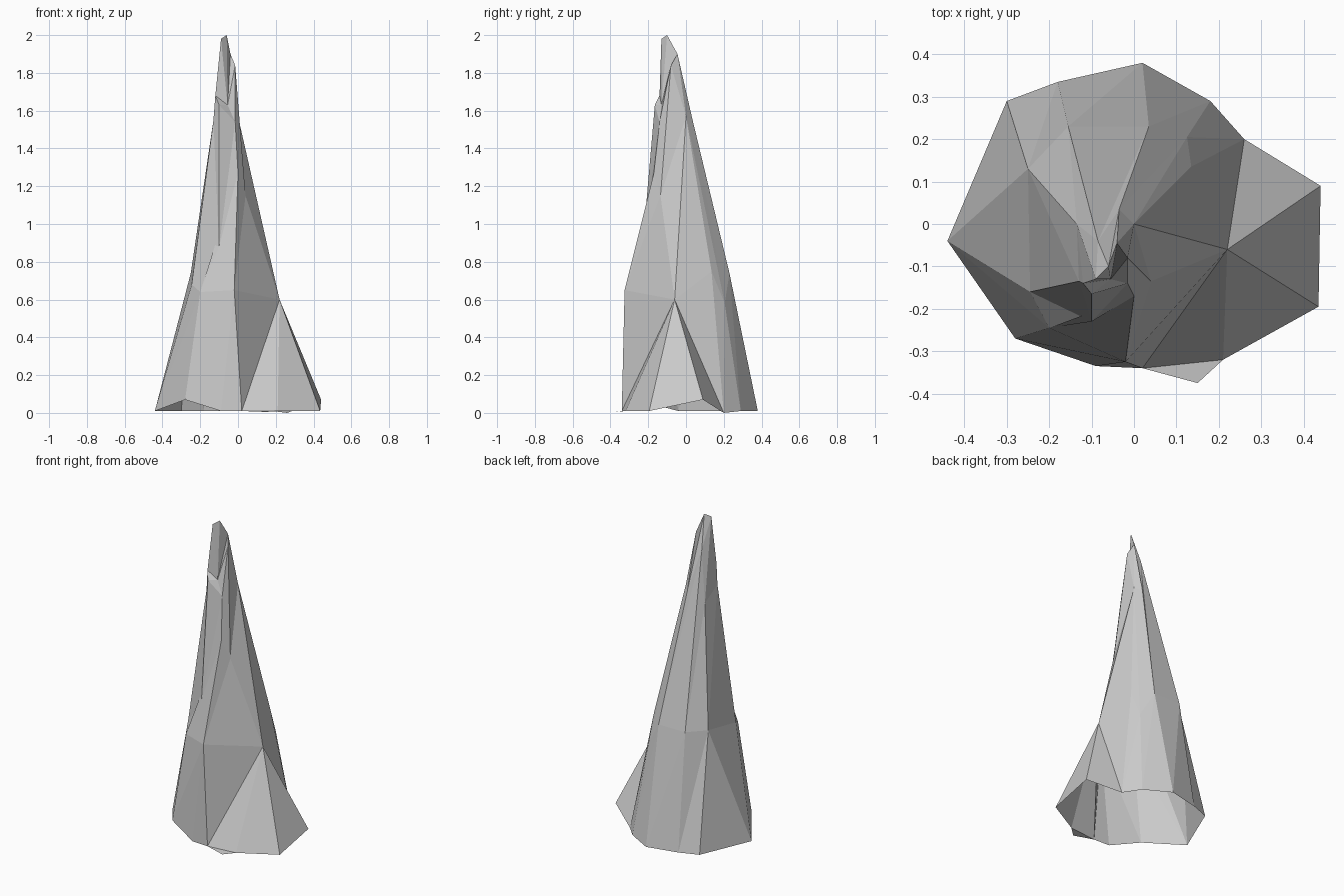
import bpy
import bmesh

if "Cube" in bpy.data.objects:
    bpy.data.objects.remove(bpy.data.objects["Cube"])

bm = bmesh.new()


def ring(points):
    return [bm.verts.new(p) for p in points]


def bridge(lower, upper, links):
    """Join two rings; links[i] is the upper corner reached by lower corner i."""
    n, m = len(lower), len(upper)
    ends = links + [links[0] + m]
    for i in range(n):
        up = [upper[k % m] for k in range(ends[i + 1], ends[i] - 1, -1)]
        loop = [lower[i], lower[(i + 1) % n]] + up
        for j in range(1, len(loop) - 1):          # fan into flat facets
            bm.faces.new((loop[0], loop[j], loop[j + 1]))


# Rings run anticlockwise seen from above
base = ring([(.44, .09, .07), (.26, .20, 0), (.18, .29, .01), (.02, .38, .01),
             (-.18, .335, .01), (-.30, .29, .01), (-.44, -.04, .01), (-.28, -.27, .07),
             (-.09, -.335, .01), (.02, -.34, .01), (.21, -.32, .01), (.435, -.195, .01)])
waist = ring([(.22, -.06, .60), (.135, .135, .75), (.125, .205, .58), (.035, .23, .74),
              (-.155, .23, .74), (-.25, .13, .74), (-.245, -.16, .68),
              (-.20, -.245, .64), (-.02, -.325, .65)])
shoulder = ring([(.04, -.135, 1.15), (0, 0, 1.57), (-.035, .035, 1.55), (-.085, -.04, 1.80),
                 (-.135, 0, 1.48), (-.13, -.135, 1.55), (-.10, -.23, .88), (0, -.17, 1.27)])
tip = ring([(-.015, -.14, 1.54), (-.015, -.08, 1.84), (-.04, -.045, 1.90), (-.06, -.10, 2.0),
            (-.09, -.13, 1.98), (-.12, -.14, 1.68), (-.10, -.165, 1.63)])

# Sides of the spire, open underneath
bridge(base, waist, [0, 0, 2, 3, 4, 5, 5, 7, 8, 8, 9, 9])
bridge(waist, shoulder, [0, 1, 1, 2, 3, 4, 5, 6, 7])
bridge(shoulder, tip, [0, 1, 2, 3, 4, 5, 6, 7])

# Broken ledge just below the tip
ledge = bm.verts.new((-.055, -.13, 1.63))
for i in range(len(tip)):
    bm.faces.new((tip[i], tip[(i + 1) % len(tip)], ledge))

# Small flat chip at the foot
chip = bm.verts.new((.15, -.375, .005))
bm.faces.new((base[9], chip, base[10]))

mesh = bpy.data.meshes.new("rock_spire")
bm.to_mesh(mesh)
bm.free()
bpy.context.collection.objects.link(bpy.data.objects.new("rock_spire", mesh))
